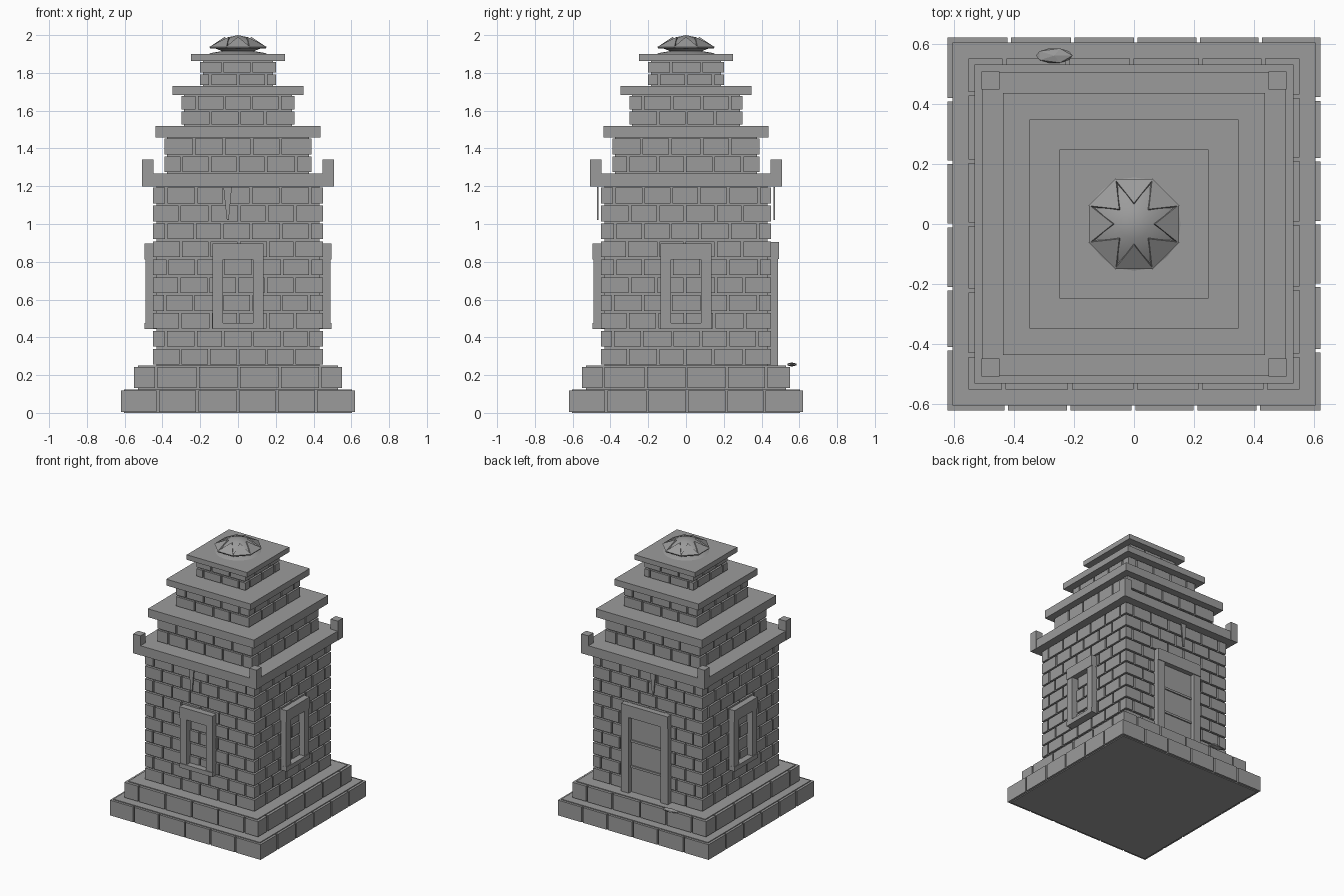
import bpy, bmesh, math, random
from mathutils import Matrix, Vector

if "Cube" in bpy.data.objects:
    bpy.data.objects.remove(bpy.data.objects["Cube"])

random.seed(4)
stone = bpy.data.materials.new("grey_stone")
stone.diffuse_color = (0.33, 0.33, 0.33, 1)
stone.use_nodes = True
stone.node_tree.nodes["Principled BSDF"].inputs["Base Color"].default_value = stone.diffuse_color


def finish(bm, name):
    bmesh.ops.recalc_face_normals(bm, faces=bm.faces)
    me = bpy.data.meshes.new(name)
    bm.to_mesh(me)
    bm.free()
    me.materials.append(stone)
    ob = bpy.data.objects.new(name, me)
    bpy.context.collection.objects.link(ob)
    return ob


def side(k):
    # side 0 front, 1 right, 2 back, 3 left
    return Matrix.Rotation(k * math.pi / 2, 4, 'Z')


def box(bm, x0, x1, y0, y1, z0, z1, m=Matrix()):
    t = Matrix.Translation(((x0 + x1) / 2, (y0 + y1) / 2, (z0 + z1) / 2))
    s = Matrix.Diagonal((x1 - x0, y1 - y0, z1 - z0, 1))
    bmesh.ops.create_cube(bm, size=1, matrix=m @ t @ s)


def slab(name, r, z0, z1):
    bm = bmesh.new()
    box(bm, -r, r, -r, r, z0, z1)
    return finish(bm, name)


def masonry(name, r, core, z0, z1, rows, pitch, gap=0.012):
    # solid core with courses of raised blocks on all four sides
    slab(name + "_core", core, z0, z1)
    bm = bmesh.new()
    h = (z1 - z0) / rows
    for i in range(rows):
        a, b = z0 + i * h + gap / 2, z0 + (i + 1) * h - gap / 2
        for k in range(4):
            end = r if (i + k) % 2 == 0 else core
            start = -pitch * (math.ceil(r / pitch) + (0.5 if i % 2 else 0))
            cuts = [-end]
            u = start
            while u < end - 0.03:
                if u > -end + 0.03:
                    cuts.append(u + random.uniform(-0.008, 0.008))
                u += pitch
            cuts.append(end)
            for j in range(len(cuts) - 1):
                p = cuts[j] + (gap / 2 if j else 0)
                q = cuts[j + 1] - (gap / 2 if j < len(cuts) - 2 else 0)
                box(bm, p, q, -r, -core + 0.01, a, b, side(k))
    return finish(bm, name + "_blocks")


# stepped base
masonry("lower_step", 0.62, 0.603, 0, 0.125, 1, 0.21)
masonry("upper_step", 0.55, 0.53, 0.125, 0.25, 1, 0.215)

# main wall and receding roof tiers
masonry("main_wall", 0.45, 0.432, 0.25, 1.198, 10, 0.152)
masonry("roof_tier_1", 0.39, 0.375, 1.268, 1.458, 2, 0.152)
masonry("roof_tier_2", 0.30, 0.285, 1.52, 1.683, 2, 0.15)
masonry("roof_tier_3", 0.20, 0.185, 1.73, 1.863, 2, 0.15)

# cornice slabs
slab("main_cornice", 0.505, 1.198, 1.268)
slab("tier_1_cornice", 0.436, 1.458, 1.52)
slab("tier_2_cornice", 0.347, 1.683, 1.73)
slab("tier_3_cornice", 0.248, 1.863, 1.90)

# upright corner posts on the main cornice
bm = bmesh.new()
for k in range(4):
    box(bm, 0.448, 0.507, -0.507, -0.448, 1.198, 1.342, side(k))
finish(bm, "corner_posts")

# window frames on front, right and left
for k, label in ((0, "front"), (1, "right"), (3, "left")):
    bm = bmesh.new()
    for s in (-1, 1):
        a, b = sorted((s * 0.08, s * 0.135))
        box(bm, a, b, -0.49, -0.43, 0.475, 0.812, side(k))
    box(bm, -0.136, 0.136, -0.495, -0.43, 0.812, 0.896, side(k))
    box(bm, -0.136, 0.136, -0.495, -0.43, 0.443, 0.476, side(k))
    finish(bm, label + "_window_frame")

# door on the back: frame, panel and two rails
bm = bmesh.new()
for s in (-1, 1):
    a, b = sorted((s * 0.13, s * 0.192))
    box(bm, a, b, -0.487, -0.43, 0.25, 0.82, side(2))
box(bm, -0.192, 0.192, -0.492, -0.43, 0.815, 0.905, side(2))
finish(bm, "door_frame")
bm = bmesh.new()
box(bm, -0.13, 0.13, -0.455, -0.43, 0.25, 0.815, side(2))
for z in (0.44, 0.63):
    box(bm, -0.13, 0.13, -0.464, -0.43, z - 0.008, z + 0.008, side(2))
finish(bm, "door_panel")

# hanging wedges under the cornice, front and back
bm = bmesh.new()
for k, u in ((0, -0.055), (2, 0.055)):
    tri = [(u - 0.022, 1.195), (u + 0.022, 1.195), (u + 0.006, 1.02), (u - 0.004, 1.02)]
    f = bm.faces.new([bm.verts.new(side(k) @ Vector((x, -0.462, z))) for x, z in tri])
    ext = bmesh.ops.extrude_face_region(bm, geom=[f])
    vs = [e for e in ext["geom"] if isinstance(e, bmesh.types.BMVert)]
    bmesh.ops.translate(bm, verts=vs, vec=side(k) @ Vector((0, -0.008, 0)))
finish(bm, "hanging_wedges")

# loose stone lying on the step behind
bm = bmesh.new()
bmesh.ops.create_icosphere(bm, subdivisions=1, radius=1, matrix=Matrix.Translation((-0.265, 0.56, 0.256))
                           @ Matrix.Diagonal((0.068, 0.028, 0.011, 1)))
finish(bm, "loose_stone")

# finial dome, a turned profile
profile = [(0, 2.0), (0.05, 1.989), (0.1, 1.966), (0.14, 1.938),
           (0.085, 1.915), (0.14, 1.906), (0.16, 1.898)]
bm = bmesh.new()
vs = [bm.verts.new((r, 0, z)) for r, z in profile]
es = [bm.edges.new(p) for p in zip(vs, vs[1:])]
bmesh.ops.spin(bm, geom=vs + es, cent=(0, 0, 0), axis=(0, 0, 1),
               angle=2 * math.pi, steps=24, use_duplicate=False)
bmesh.ops.remove_doubles(bm, verts=bm.verts, dist=0.0005)
dome = finish(bm, "finial_dome")
bpy.context.view_layer.objects.active = dome
dome.select_set(True)
bpy.ops.object.shade_smooth_by_angle(angle=math.radians(35))

# eight pointed petals laid on the dome
bm = bmesh.new()
for k in range(8):
    m = Matrix.Rotation(k * math.pi / 4, 4, 'Z')
    top = [(0.15, -0.064, 1.938), (0.15, 0.064, 1.938), (0.07, 0, 1.991)]
    a = [bm.verts.new(m @ Vector(p)) for p in top]
    b = [bm.verts.new(m @ Vector((x - 0.006, y, z - 0.01))) for x, y, z in top]
    bm.faces.new(a)
    bm.faces.new(b[::-1])
    for i in range(3):
        j = (i + 1) % 3
        bm.faces.new((a[i], b[i], b[j], a[j]))
finish(bm, "finial_petals")
